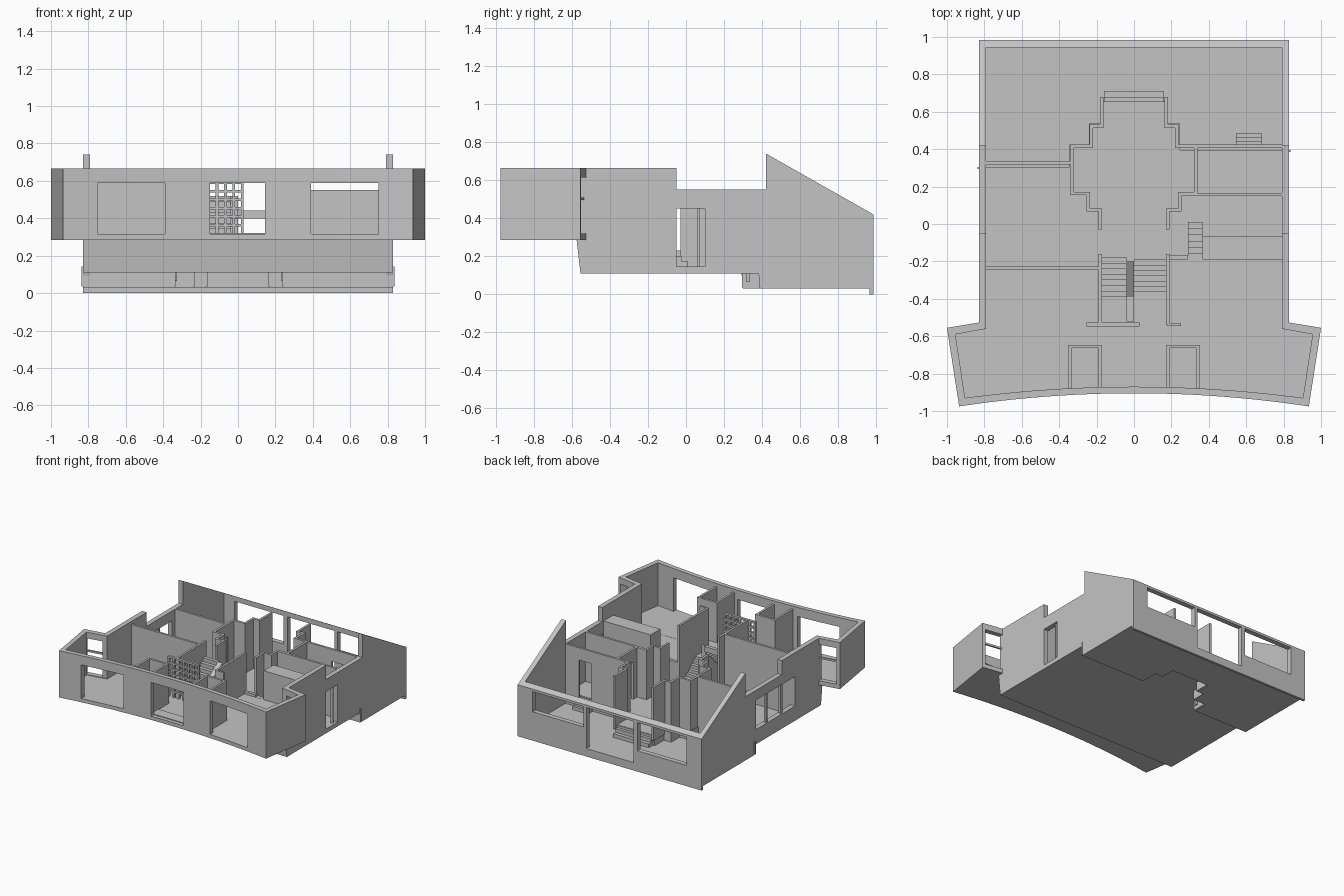
import bpy, bmesh

if "Cube" in bpy.data.objects:
    bpy.data.objects.remove(bpy.data.objects["Cube"])

plaster = bpy.data.materials.new("plaster_grey")
plaster.use_nodes = True
GREY = (0.55, 0.55, 0.55, 1)
plaster.diffuse_color = GREY
plaster.node_tree.nodes["Principled BSDF"].inputs["Base Color"].default_value = GREY

LOW, MID, UP = 0.065, 0.145, 0.315      # floor levels
MID_TOP, HIGH_TOP, WING_TOP = 0.55, 0.64, 0.665


def prism(name, pts, a, b, axis="z"):
    """Extrude an outline from a to b along z (outline xy) or x (outline yz)."""
    bm = bmesh.new()
    place = (lambda p, q: (p[0], p[1], q)) if axis == "z" else (lambda p, q: (q, p[0], p[1]))
    low = [bm.verts.new(place(p, a)) for p in pts]
    high = [bm.verts.new(place(p, b)) for p in pts]
    bm.faces.new(low)
    bm.faces.new(high)
    n = len(pts)
    for i in range(n):
        j = (i + 1) % n
        bm.faces.new((low[i], low[j], high[j], high[i]))
    bmesh.ops.recalc_face_normals(bm, faces=bm.faces)
    mesh = bpy.data.meshes.new(name)
    bm.to_mesh(mesh)
    bm.free()
    mesh.materials.append(plaster)
    obj = bpy.data.objects.new(name, mesh)
    bpy.context.collection.objects.link(obj)
    return obj


def box(name, x0, x1, y0, y1, z0, z1):
    return prism(name, [(x0, y0), (x1, y0), (x1, y1), (x0, y1)], z0, z1)


def cut(obj, *dims):
    """Cut rectangular openings out of an object."""
    for d in dims:
        cutter = box("opening_cutter", *d)
        cutter.hide_render = True
        mod = obj.modifiers.new("opening", "BOOLEAN")
        mod.operation, mod.solver, mod.object = "DIFFERENCE", "EXACT", cutter
        bpy.context.view_layer.objects.active = obj
        bpy.ops.object.modifier_apply(modifier=mod.name)
        bpy.data.objects.remove(cutter)


def wall_run(name, path, z0, z1, t=0.009):
    """Thin walls along an axis-aligned path; t is half the thickness."""
    for (xa, ya), (xb, yb) in zip(path, path[1:]):
        box(name, min(xa, xb) - t, max(xa, xb) + t, min(ya, yb) - t, max(ya, yb) + t, z0, z1)


def stairs(name, x0, x1, y0, y1, z0, z1, n, base=None):
    """Steps from (y0, z0) to (y1, z1); solid down to base, or open and folded."""
    dy, dz = (y1 - y0) / n, (z1 - z0) / n
    for i in range(n):
        ya, yb = sorted((y0 + i * dy, y0 + (i + 1) * dy))
        top = z0 + (i + 1) * dz
        box(name, x0, x1, ya, yb, top - 0.045 if base is None else base, top)


def arc(half, y_mid, sag, steps=24):
    xs = [half * (2 * i / steps - 1) for i in range(steps + 1)]
    return [(x, y_mid - sag * (x / half) ** 2) for x in xs]


# Floor slabs: middle level with a stepped hall bay, lower level at the back
bay = [(0.83, 0.39), (0.24, 0.39), (0.24, 0.53), (0.17, 0.53), (0.17, 0.65),
       (-0.17, 0.65), (-0.17, 0.53), (-0.235, 0.53), (-0.235, 0.42),
       (-0.34, 0.42), (-0.34, 0.30), (-0.83, 0.30)]
prism("middle_floor", [(-0.82, -0.555), (0.82, -0.555)] + bay, 0.11, MID)
prism("lower_floor", bay + [(-0.83, 0.97), (0.83, 0.97)], 0.03, LOW)
wall_run("floor_riser", bay, 0.035, MID - 0.002, 0.006)
prism("front_foundation", [(-0.575, 0.285), (-0.555, 0.11), (-0.52, 0.11), (-0.52, 0.285)],
      -0.83, 0.83, "x")

# Upper floor over the curved front wing, reaching back into the side rooms
front_outer = arc(0.935, -0.905, 0.07)
front_inner = arc(0.905, -0.87, 0.06)
prism("wing_floor", front_outer + [(1, -0.555), (0.83, -0.528), (-0.83, -0.528), (-1, -0.555)],
      0.285, UP)
box("left_room_floor", 0.18, 0.8, -0.54, -0.19, MID, UP - 0.001)
box("right_room_floor", -0.8, -0.18, -0.54, -0.24, MID, UP - 0.001)
box("stair_landing", -0.18, 0.18, -0.54, -0.39, MID, UP - 0.001)

# Curved front wall with three windows
front_wall = prism("front_wall", front_outer + front_inner[::-1], 0.285, WING_TOP)
cut(front_wall, *[(a, b, -1.1, -0.7, UP, 0.59)
                  for a, b in ((-0.75, -0.39), (-0.15, 0.145), (0.39, 0.75))])

# Wing end walls and window returns, mirrored
for s, side in ((1, "left"), (-1, "right")):
    def m(pts):
        return [(s * x, y) for x, y in pts]
    prism(side + "_wing_end", m([(0.935, -0.975), (1, -0.555), (0.955, -0.59), (0.903, -0.93)]),
          0.285, WING_TOP)
    ret = m([(1, -0.555), (0.83, -0.527), (0.79, -0.56), (0.955, -0.59)])
    prism(side + "_return_sill", ret, 0.285, 0.32)
    prism(side + "_return_lintel", ret, 0.615, WING_TOP)
    prism(side + "_return_rail", m([(0.99, -0.562), (0.82, -0.535), (0.82, -0.547), (0.985, -0.574)]),
          0.495, 0.51)
    prism(side + "_return_jamb", m([(1, -0.555), (0.975, -0.551), (0.955, -0.585), (0.955, -0.59)]),
          0.285, WING_TOP)

    # Side wall with stepped and sloping top
    edge = 0.40 if s > 0 else 0.31
    profile = [(-0.56, 0.285), (-0.555, 0.11), (edge - 0.02, 0.11), (edge, 0.03), (0.965, 0.03),
               (0.965, 0), (0.985, 0), (0.985, 0.42), (0.42, 0.74), (0.42, MID_TOP),
               (-0.05, MID_TOP), (-0.05, WING_TOP), (-0.56, WING_TOP)]
    wall = prism(side + "_side_wall", profile, s * 0.79, s * 0.83, "x")
    xs = (0.7, 0.9) if s > 0 else (-0.9, -0.7)
    if s > 0:
        cut(wall, (*xs, -0.05, 0.1, MID, 0.45))
        box("side_door_frame", 0.795, 0.815, 0.06, 0.07, MID, 0.45)
    else:
        cut(wall, (*xs, -0.22, 0.28, 0.23, 0.47))
        for y in (-0.06, 0.13):
            box("side_window_mullion", -0.82, -0.80, y - 0.01, y + 0.01, 0.23, 0.47)

# Back wall with sloped top and three wide windows
back = prism("back_wall", [(0.945, 0.03), (0.965, 0.03), (0.965, 0), (0.985, 0),
                           (0.985, 0.42), (0.945, 0.442)], -0.8, 0.8, "x")
cut(back, *[(a, b, 0.9, 1.1, z, 0.40)
            for a, b, z in ((0.235, 0.695, 0.235), (-0.215, 0.21, LOW), (-0.695, -0.25, 0.17))])

# Room partitions
wall_run("right_rear_partition", [(-0.79, 0.327), (-0.335, 0.327)], LOW, MID_TOP)
wall_run("right_front_partition", [(-0.79, -0.237), (-0.18, -0.237)], MID, HIGH_TOP)
wall_run("left_middle_partition", [(0.25, 0.158), (0.79, 0.158)], MID, MID_TOP)
rear = box("left_rear_partition", 0.23, 0.79, 0.407, 0.424, LOW, MID_TOP)
cut(rear, (0.56, 0.67, 0.3, 0.5, MID, 0.45))

# Cross-shaped hall walls, mirrored, with doorways in the bays
for s in (1, -1):
    wall_run("hall_rear_corner", [(s * 0.33, 0.415), (s * 0.228, 0.415), (s * 0.228, 0.522),
                                  (s * 0.173, 0.522), (s * 0.173, 0.67)], MID - 0.03, MID_TOP)
    wall_run("hall_front_corner", [(s * 0.33, 0.163), (s * 0.245, 0.163), (s * 0.245, 0.075),
                                   (s * 0.18, 0.075), (s * 0.18, -0.02)], MID, MID_TOP)
    bay_wall = box("hall_bay_wall", s * 0.33 - 0.009, s * 0.33 + 0.009, 0.163, 0.415, MID, MID_TOP)
    cut(bay_wall, (s * 0.33 - 0.1, s * 0.33 + 0.1, 0.22, 0.33, MID, 0.45))
    wall_run("stair_side_wall", [(s * 0.18, -0.17), (s * 0.18, -0.53)], MID, HIGH_TOP)
    # Entrance closets
    wall_run("closet_wall", [(s * 0.18, -0.88), (s * 0.18, -0.655), (s * 0.343, -0.655),
                             (s * 0.343, -0.88)], UP, HIGH_TOP)

# Stairs between levels
stairs("lower_stairs", 0.0, 0.172, -0.19, -0.39, MID, UP, 7, MID)
stairs("upper_stairs", -0.172, -0.04, -0.39, -0.18, UP, 0.52, 7)
stairs("hall_steps", -0.16, 0.16, 0.71, 0.65, LOW, MID - 0.02, 2, 0.035)
stairs("rear_room_steps", 0.545, 0.685, 0.485, 0.425, LOW, MID, 3, LOW - 0.01)
stairs("left_room_steps", 0.29, 0.365, 0.01, -0.19, MID, UP, 6, MID)
prism("stair_spine", [(-0.52, MID), (-0.2, MID), (-0.2, 0.52), (-0.39, 0.40), (-0.52, 0.40)],
      -0.04, 0.0, "x")
box("stair_curb", 0.19, 0.29, -0.19, -0.165, MID, UP + 0.02)
box("tall_cabinet", 0.365, 0.79, -0.19, -0.065, MID, MID_TOP)
box("entrance_mat", -0.17, 0.18, -0.875, -0.785, UP, UP + 0.006)

# Open lattice screen beside the landing
for i in range(7):
    x = -0.255 + i * 0.045
    box("screen_post", x, x + 0.015, -0.545, -0.53, UP, HIGH_TOP)
for i in range(7):
    z = UP + 0.04 + i * 0.0455
    box("screen_shelf", -0.255, 0.03, -0.548, -0.527, z, z + 0.014)
box("screen_wing", 0.18, 0.25, -0.545, -0.53, UP, HIGH_TOP)
